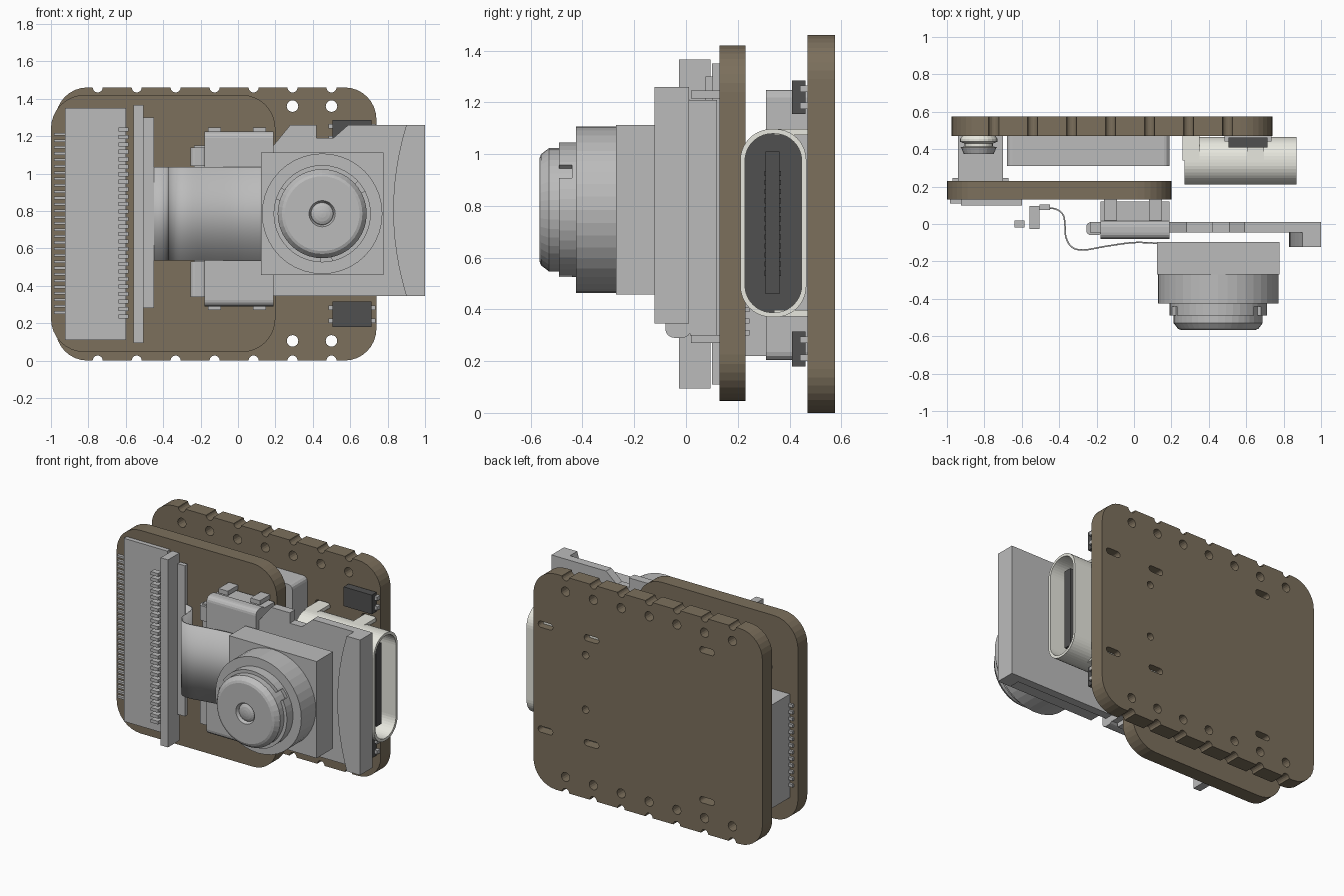
import bpy, bmesh, math
from mathutils import Vector

cube = bpy.data.objects.get("Cube")
if cube:
    bpy.data.objects.remove(cube, do_unlink=True)


def material(name, rgb):
    m = bpy.data.materials.new(name)
    m.use_nodes = True
    m.diffuse_color = (*rgb, 1)
    m.node_tree.nodes["Principled BSDF"].inputs["Base Color"].default_value = (*rgb, 1)
    return m


BROWN = material("board brown", (0.20, 0.16, 0.107))
GREY = material("metal grey", (0.5, 0.5, 0.5))
CREAM = material("pale shell", (0.82, 0.82, 0.75))
DARK = material("dark plastic", (0.08, 0.08, 0.08))


def finish(name, bm, mat):
    bmesh.ops.recalc_face_normals(bm, faces=bm.faces)
    me = bpy.data.meshes.new(name)
    bm.to_mesh(me)
    bm.free()
    ob = bpy.data.objects.new(name, me)
    bpy.context.collection.objects.link(ob)
    if mat:
        me.materials.append(mat)
    return ob


def add_prism(bm, pts, axis, lo, hi):
    """Extrude a 2D outline along x (outline y,z), y (x,z) or z (x,y)."""
    def place(p, d):
        return {"x": (d, p[0], p[1]), "y": (p[0], d, p[1]), "z": (p[0], p[1], d)}[axis]
    a = [bm.verts.new(place(p, lo)) for p in pts]
    b = [bm.verts.new(place(p, hi)) for p in pts]
    bm.faces.new(a)
    bm.faces.new(b[::-1])
    for i in range(len(pts)):
        j = (i + 1) % len(pts)
        bm.faces.new((a[i], b[i], b[j], a[j]))


def prism(name, pts, axis, lo, hi, mat):
    bm = bmesh.new()
    add_prism(bm, pts, axis, lo, hi)
    return finish(name, bm, mat)


def rect(u0, u1, v0, v1):
    return [(u0, v0), (u1, v0), (u1, v1), (u0, v1)]


def rounded(u0, u1, v0, v1, r, n=8):
    corners = [(u1 - r, v1 - r), (u0 + r, v1 - r), (u0 + r, v0 + r), (u1 - r, v0 + r)]
    return [(c[0] + r * math.cos((k + i / n) * math.pi / 2),
             c[1] + r * math.sin((k + i / n) * math.pi / 2))
            for k, c in enumerate(corners) for i in range(n + 1)]


def circle(u, v, r, n=16):
    return [(u + r * math.cos(2 * math.pi * i / n), v + r * math.sin(2 * math.pi * i / n))
            for i in range(n)]


def box(name, x, y, z, mat):
    return prism(name, rect(*x, *y), "z", *z, mat)


def prisms(name, outlines, axis, lo, hi, mat):
    bm = bmesh.new()
    for o in outlines:
        add_prism(bm, o, axis, lo, hi)
    return finish(name, bm, mat)


def cut(ob, outlines, axis, lo, hi):
    cutter = prisms("cutter", outlines, axis, lo, hi, None)
    cutter.hide_render = True
    mod = ob.modifiers.new("cut", "BOOLEAN")
    mod.operation, mod.solver, mod.object = "DIFFERENCE", "EXACT", cutter
    bpy.context.view_layer.objects.active = ob
    bpy.ops.object.modifier_apply(modifier=mod.name)
    bpy.data.objects.remove(cutter, do_unlink=True)


def lathe(name, profile, cx, cz, mat, n=40):
    """Spin (radius, y) points about a y-directed axis."""
    bm = bmesh.new()
    rings = [[bm.verts.new((u, y, v)) for u, v in circle(cx, cz, r, n)] for r, y in profile]
    for a, b in zip(rings, rings[1:]):
        for i in range(n):
            j = (i + 1) % n
            bm.faces.new((a[i], a[j], b[j], b[i]))
    bm.faces.new(rings[0])
    bm.faces.new(rings[-1])
    return finish(name, bm, mat)


# Rear board with edge notches, pin holes and mounting slots
rear = prism("rear_board", rounded(-0.975, 0.74, 0, 1.46, 0.17), "y", 0.47, 0.575, BROWN)
columns = [-0.75 + 0.2083 * i for i in range(7)]
holes = [circle(x, z, 0.027) for x in columns for z in (0, 1.46)]
holes += [circle(x, z, 0.031) for x in columns for z in (0.105, 1.36)]
holes += [rounded(x - 0.055, x + 0.055, z - 0.021, z + 0.021, 0.02, 4)
          for x, z in ((0.65, 1.09), (0.65, 0.38), (0.305, 1.09), (0.305, 0.38),
                       (-0.56, 1.24), (-0.56, 0.225))]
holes += [circle(0.35, z, 0.025) for z in (0.6, 0.97)]
cut(rear, holes, "y", 0.4, 0.65)

# Front board
prism("front_board", rounded(-1.0, 0.2, 0.045, 1.42, 0.18), "y", 0.13, 0.23, BROWN)

# Parts between the boards
prism("shield_can", rounded(-0.68, 0.19, 0.205, 1.248, 0.03, 3), "y", 0.31, 0.47, GREY)
box("board_link", (-0.94, -0.7), (0.23, 0.47), (0.22, 0.92), GREY)
prisms("link_pins", [rect(-0.97, -0.67, 0.3 + 0.045 * i, 0.32 + 0.045 * i) for i in range(13)],
       "y", 0.23, 0.245, GREY)
lathe("spacer_base", [(0.09, 0.47), (0.1, 0.455), (0.1, 0.44), (0.075, 0.43), (0.075, 0.415),
                      (0.1, 0.41)], -0.83, 1.15, CREAM, 24)
lathe("spacer_cap", [(0.095, 0.41), (0.08, 0.375)], -0.83, 1.15, GREY, 24)

# Oval port: hollow shell, dark floor and contact tongue
shell = prism("port_shell", rounded(0.21, 0.465, 0.37, 1.097, 0.12, 10), "x", 0.27, 0.87, CREAM)
cut(shell, [rounded(0.228, 0.447, 0.388, 1.079, 0.105, 10)], "x", 0.4, 1)
prism("port_floor", rounded(0.228, 0.447, 0.388, 1.079, 0.105, 10), "x", 0.39, 0.5, DARK)
box("port_tongue", (0.5, 0.82), (0.308, 0.362), (0.46, 1.01), DARK)
prisms("tongue_contacts", [rect(y0, y0 + 0.006, 0.53 + 0.035 * i, 0.55 + 0.035 * i)
                           for y0 in (0.303, 0.361) for i in range(12)], "x", 0.5, 0.8, DARK)
for x in (0.305, 0.65):
    for z in (0.385, 1.085):
        box("port_leg", (x - 0.045, x + 0.045), (0.34, 0.53), (z - 0.012, z + 0.012), CREAM)

# Small dark chips with leads
for z0, z1 in ((0.18, 0.315), (1.155, 1.285)):
    box("chip", (0.505, 0.715), (0.41, 0.462), (z0, z1), DARK)
    prisms("chip_leads", [rect(0.485, 0.735, z, z + 0.025) for z in (z0 + 0.02, z1 - 0.045)],
           "y", 0.44, 0.471, GREY)

# Ribbon connector with recessed contact row and solder tails
body = box("ribbon_connector", (-0.925, -0.56), (-0.032, 0.1), (0.07, 1.395), GREY)
cut(body, [rect(-0.64, -0.585, 0.2, 1.27), rect(-0.7, -0.57, 0.13, 0.205),
           rect(-0.7, -0.57, 1.26, 1.335)], "y", -0.1, 0.01)
prisms("connector_contacts", [rect(-0.64, -0.585, 0.225 + 0.04 * i, 0.247 + 0.04 * i)
                              for i in range(26)], "y", -0.02, 0.02, GREY)
box("connector_latch", (-0.56, -0.505), (-0.028, 0.095), (0.095, 1.365), GREY)
box("connector_lip", (-0.505, -0.45), (0.075, 0.105), (0.28, 1.3), GREY)
box("connector_foot", (-0.925, -0.6), (0.1, 0.13), (0.11, 1.35), GREY)
prisms("solder_tails", [rect(-0.985, -0.92, 0.25 + 0.034 * i, 0.264 + 0.034 * i)
                        for i in range(29)], "y", 0.11, 0.13, GREY)

# Flexible ribbon, a thickened curve
path = [(-0.5, 0.09), (-0.42, 0.085), (-0.375, 0.05), (-0.365, -0.01), (-0.36, -0.07),
        (-0.33, -0.12), (-0.27, -0.135), (-0.15, -0.115), (0, -0.095), (0.14, -0.1)]
curve = []
for i in range(len(path) - 1):
    p = [Vector(path[min(max(i + k, 0), len(path) - 1)]) for k in (-1, 0, 1, 2)]
    for s in range(4):
        t = s / 4
        curve.append(0.5 * (2 * p[1] + (p[2] - p[0]) * t
                            + (2 * p[0] - 5 * p[1] + 4 * p[2] - p[3]) * t ** 2
                            + (3 * p[1] - p[0] - 3 * p[2] + p[3]) * t ** 3))
curve.append(Vector(path[-1]))
bm = bmesh.new()
rows = [[bm.verts.new((q.x, q.y, z)) for z in (0.535, 1.035)] for q in curve]
for a, b in zip(rows, rows[1:]):
    bm.faces.new((a[0], b[0], b[1], a[1]))
ribbon = finish("ribbon", bm, GREY)
ribbon.modifiers.new("thickness", "SOLIDIFY").thickness = 0.008
bpy.context.view_layer.objects.active = ribbon
ribbon.select_set(True)
bpy.ops.object.shade_smooth_by_angle()

# Card socket with side walls and spring tabs
box("socket_base", (-0.18, 0.19), (0.015, 0.12), (0.3, 1.21), GREY)
prism("socket_cover", rounded(-0.08, 0.02, 0.29, 1.225, 0.035, 4), "x", -0.18, 0.19, GREY)
for z0, z1 in ((0.34, 0.53), (1.04, 1.14)):
    prism("socket_tab", rounded(-0.255, -0.17, -0.06, 0.01, 0.025, 4), "z", z0, z1, GREY)
prisms("socket_feet", [rect(x, x + 0.07, z, z + 0.03) for x in (-0.16, 0.08)
                       for z in (0.27, 1.215)], "y", 0.02, 0.13, GREY)

# Memory card with shaped edge and curved grip ridge
card = [(-0.235, 0.345), (1.0, 0.345), (1.0, 1.26), (0.59, 1.26), (0.51, 1.19), (0.42, 1.19),
        (0.42, 1.26), (0.28, 1.26), (0.19, 1.15), (-0.235, 1.15)]
prism("memory_card", card, "y", -0.045, 0.012, GREY)
arc = [(0.83 + 0.07 * (2 * i / 12 - 1) ** 2, 0.345 + 0.915 * i / 12) for i in range(13)]
prism("card_grip", arc + [(1.0, 1.26), (1.0, 0.345)], "y", -0.122, -0.04, GREY)

# Camera module
CX, CZ = 0.45, 0.785
box("camera_base", (0.122, 0.778), (-0.27, -0.095), (0.457, 1.112), GREY)
lathe("camera_barrel", [(0.322, -0.26), (0.322, -0.425)], CX, CZ, GREY)
ring = lathe("focus_ring", [(0.26, -0.42), (0.26, -0.49)], CX, CZ, GREY)
notches = []
for deg in (35, 155, 275):
    a, w = math.radians(deg), math.radians(7)
    notches.append([(CX + r * math.cos(t), CZ + r * math.sin(t))
                    for r, t in ((0.236, a - w), (0.3, a - w), (0.3, a + w), (0.236, a + w))])
cut(ring, notches, "y", -0.55, -0.44)
lathe("lens_housing", [(0.238, -0.42), (0.238, -0.53), (0.215, -0.56), (0.2, -0.566),
                       (0.07, -0.566), (0.06, -0.545)], CX, CZ, GREY)
lathe("lens", [(0.06 * math.cos(t), -0.545 - 0.02 * math.sin(t))
               for t in (0, 0.4, 0.8, 1.2, 1.5)], CX, CZ, GREY, 24)
